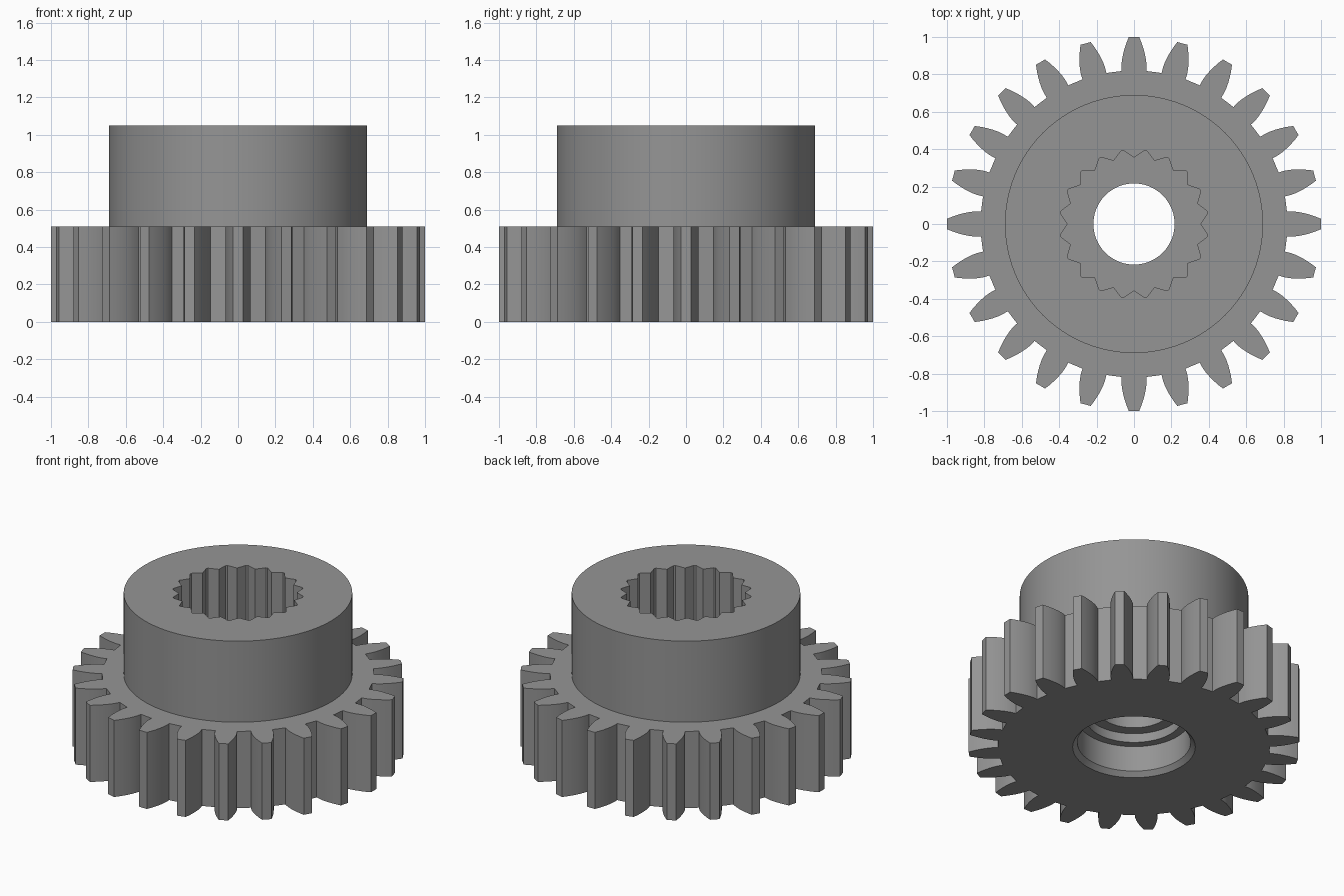
import bpy, bmesh, math

if "Cube" in bpy.data.objects:
    bpy.data.objects.remove(bpy.data.objects["Cube"])

GEAR_TOP, HUB_TOP = 0.51, 1.05
SPLINE_FLOOR = 0.42

steel = bpy.data.materials.new("steel grey")
steel.diffuse_color = (0.3, 0.3, 0.3, 1)
steel.use_nodes = True
steel.node_tree.nodes["Principled BSDF"].inputs["Base Color"].default_value = steel.diffuse_color


def circle(r, n=96):
    return [(r * math.cos(2 * math.pi * i / n), r * math.sin(2 * math.pi * i / n)) for i in range(n)]


def rotated(points, count, offset=0.0):
    """Repeat a small profile drawn around the +x axis."""
    out = []
    for k in range(count):
        a = offset + 2 * math.pi * k / count
        c, s = math.cos(a), math.sin(a)
        out += [(x * c - y * s, x * s + y * c) for x, y in points]
    return out


def ring(bm, points, z):
    return [bm.verts.new((x, y, z)) for x, y in points]


def wall(bm, low, high, inward=False):
    """Quads between two rings of equal count."""
    n = len(low)
    for i in range(n):
        j = (i + 1) % n
        quad = [low[i], low[j], high[j], high[i]]
        bm.faces.new(quad[::-1] if inward else quad)


def cap(bm, outer, inner, up):
    """Flat face between an outer and an inner ring."""
    edges = []
    for loop in (outer, inner):
        for i, v in enumerate(loop):
            w = loop[(i + 1) % len(loop)]
            edges.append(bm.edges.get((v, w)) or bm.edges.new((v, w)))
    result = bmesh.ops.triangle_fill(bm, edges=edges, use_beauty=True, normal=(0, 0, 1))
    for f in result["geom"]:
        if isinstance(f, bmesh.types.BMFace):
            f.normal_update()
            if (f.normal.z > 0) != up:
                f.normal_flip()


def finish(bm, name):
    mesh = bpy.data.meshes.new(name)
    bm.to_mesh(mesh)
    bm.free()
    mesh.materials.append(steel)
    obj = bpy.data.objects.new(name, mesh)
    bpy.context.collection.objects.link(obj)
    bpy.ops.object.select_all(action='DESELECT')
    obj.select_set(True)
    bpy.context.view_layer.objects.active = obj
    bpy.ops.object.shade_smooth_by_angle(angle=math.radians(25))


# Toothed gear: 24 teeth with curved flanks
flank = [(0.818, 0.066), (0.85, 0.067), (0.88, 0.064), (0.91, 0.058),
         (0.94, 0.050), (0.97, 0.040), (0.9995, 0.028)]
tooth = [(x, -y) for x, y in flank] + flank[::-1]
teeth = rotated(tooth, 24)
bm = bmesh.new()
low, high = ring(bm, teeth, 0), ring(bm, teeth, GEAR_TOP)
wall(bm, low, high)
cap(bm, low, ring(bm, circle(0.37), 0), False)
cap(bm, high, ring(bm, circle(0.69), GEAR_TOP), True)
finish(bm, "toothed_gear")

# Hub with a 20-groove splined socket
groove = [(0.355 * math.cos(math.radians(9)), -0.355 * math.sin(math.radians(9))),
          (0.397, -0.006), (0.397, 0.006)]
spline = rotated(groove, 20, math.radians(9))
bm = bmesh.new()
low, high = ring(bm, circle(0.69), GEAR_TOP), ring(bm, circle(0.69), HUB_TOP)
wall(bm, low, high)
s_low, s_high = ring(bm, spline, SPLINE_FLOOR), ring(bm, spline, HUB_TOP)
wall(bm, s_low, s_high, inward=True)
cap(bm, high, s_high, True)
cap(bm, s_low, ring(bm, circle(0.217), SPLINE_FLOOR), True)
finish(bm, "splined_hub")

# Chamfered, stepped bore opening from below
steps = [(0.37, 0), (0.342, 0.03), (0.342, 0.2), (0.29, 0.2),
         (0.29, 0.26), (0.217, 0.26), (0.217, SPLINE_FLOOR)]
bm = bmesh.new()
rings = [ring(bm, circle(r), z) for r, z in steps]
for a, b in zip(rings, rings[1:]):
    wall(bm, a, b, inward=True)
finish(bm, "stepped_bore")
